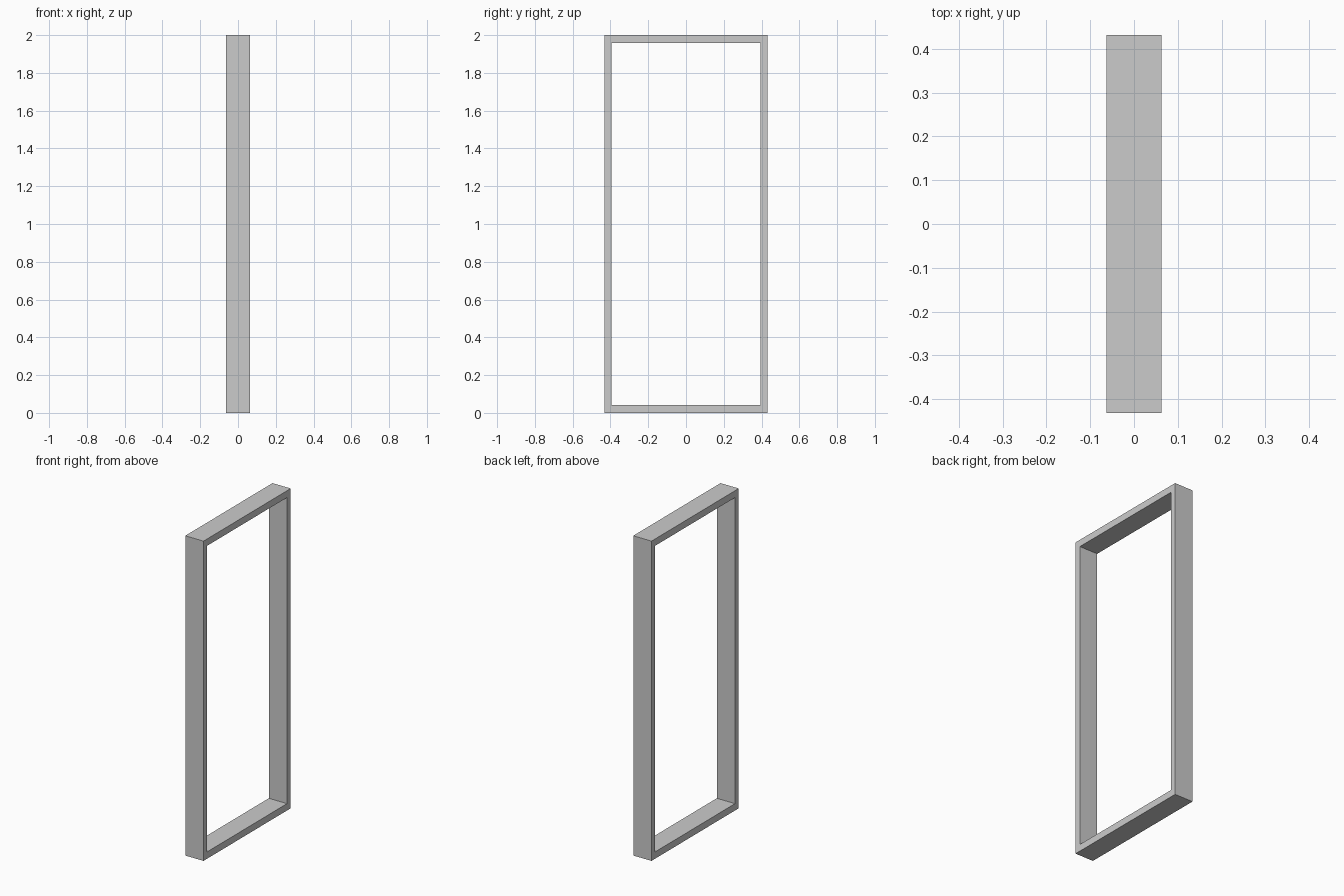
import bpy, bmesh

if "Cube" in bpy.data.objects:
    bpy.data.objects.remove(bpy.data.objects["Cube"])

HALF_DEPTH = 0.063
HALF_WIDTH, HEIGHT = 0.431, 2.0
SIDE, RAIL = 0.037, 0.043   # jamb and rail thickness


def rectangle(bm, x, y, z0, z1):
    return [bm.verts.new((x, cy, cz))
            for cy, cz in ((-y, z0), (y, z0), (y, z1), (-y, z1))]


# Door frame: rectangular ring extruded through its depth
bm = bmesh.new()
loops = []
for x in (-HALF_DEPTH, HALF_DEPTH):
    outer = rectangle(bm, x, HALF_WIDTH, 0, HEIGHT)
    inner = rectangle(bm, x, HALF_WIDTH - SIDE, RAIL, HEIGHT - RAIL)
    loops.append((outer, inner))

(back_out, back_in), (front_out, front_in) = loops
for a, b in ((front_out, front_in), (front_in, back_in),
             (back_in, back_out), (back_out, front_out)):
    for i in range(4):
        j = (i + 1) % 4
        bm.faces.new((a[i], a[j], b[j], b[i]))
bmesh.ops.recalc_face_normals(bm, faces=bm.faces)

mesh = bpy.data.meshes.new("door_frame")
bm.to_mesh(mesh)
bm.free()
frame = bpy.data.objects.new("door_frame", mesh)
bpy.context.collection.objects.link(frame)
